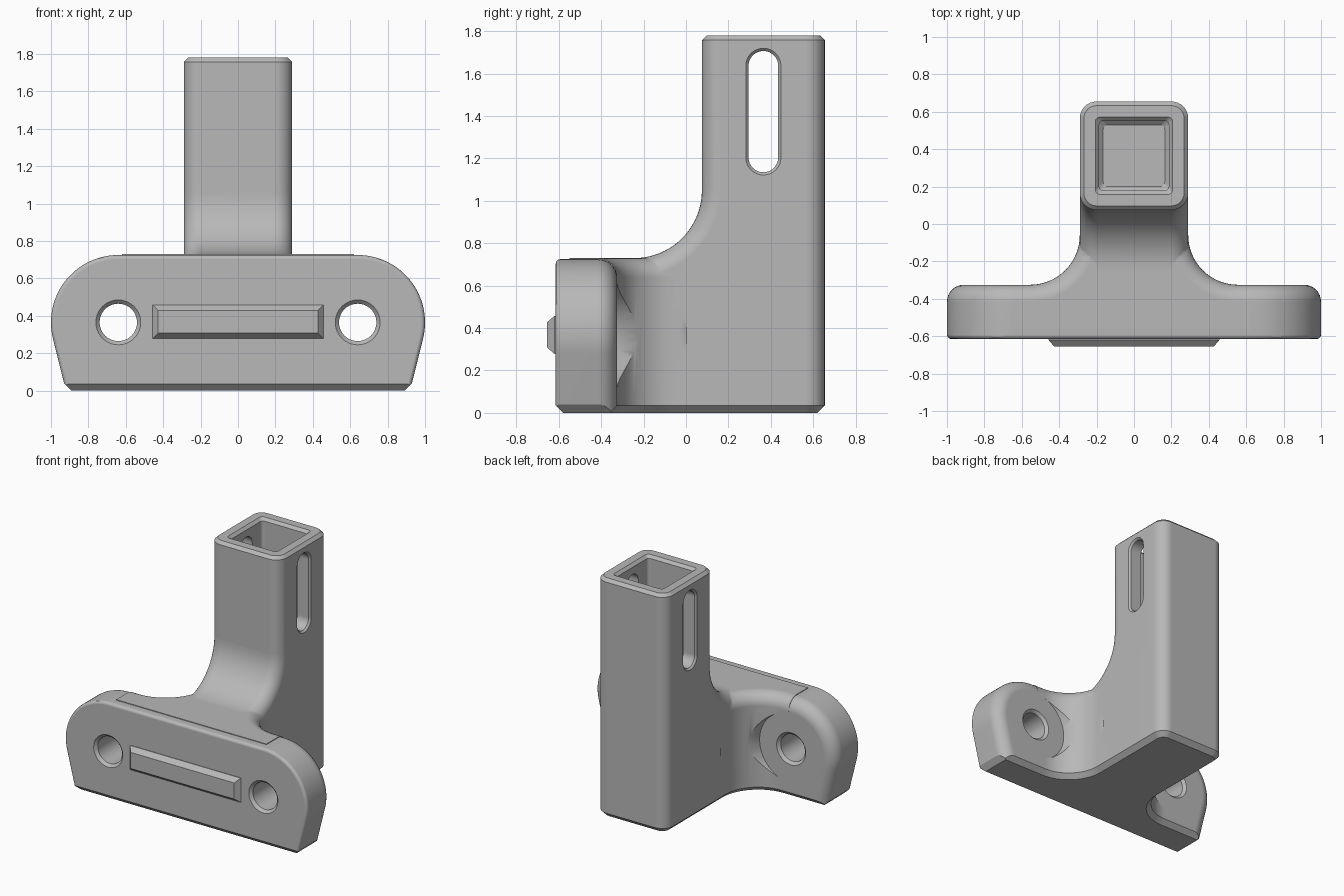
import bpy, bmesh
from math import sin, cos, radians

old = bpy.data.objects.get("Cube")
if old:
    bpy.data.objects.remove(old, do_unlink=True)

grey = bpy.data.materials.new("light_grey")
grey.use_nodes = True
colour = (0.48, 0.48, 0.48, 1)
grey.diffuse_color = colour
grey.node_tree.nodes["Principled BSDF"].inputs["Base Color"].default_value = colour

FRONT, REAR = -0.615, -0.325        # plate faces
HALF, TOP, ROUND, CHAMFER = 0.29, 0.73, 0.09, 0.035
TOWER_FRONT, TOWER_BACK, TOWER_TOP = 0.075, 0.655, 1.78
TOWER_Y = (TOWER_FRONT + TOWER_BACK) / 2
HOLE_X, HOLE_Z = 0.64, 0.365


def arc(cx, cy, r, start, end, n=8):
    angles = [radians(start + (end - start) * i / n) for i in range(n + 1)]
    return [(cx + r * cos(a), cy + r * sin(a)) for a in angles]


def rounded_rect(cx, cy, hx, hy, r, n=8):
    pts = []
    for i, (sx, sy) in enumerate(((1, 1), (-1, 1), (-1, -1), (1, -1))):
        pts += arc(cx + sx * (hx - r), cy + sy * (hy - r), r, 90 * i, 90 * i + 90, n)
    return pts


def stadium(cy, z0, z1, r):
    return arc(cy, z1, r, 0, 180, 16) + arc(cy, z0, r, 180, 360, 16)


def mirrored(half):
    return half + [(-x, y) for x, y in reversed(half)]


def loft(name, axis, sections, bevels=()):
    """Skin (position, outline) sections along an axis, then bevel the chosen edges."""
    place = {"x": lambda p, t: (t, p[0], p[1]),
             "y": lambda p, t: (p[0], t, p[1]),
             "z": lambda p, t: (p[0], p[1], t)}[axis]
    bm = bmesh.new()
    rings = [[bm.verts.new(place(p, t)) for p in outline] for t, outline in sections]
    for a, b in zip(rings, rings[1:]):
        for i in range(len(a)):
            j = (i + 1) % len(a)
            bm.faces.new((a[i], a[j], b[j], b[i]))
    bm.faces.new(rings[0])
    bm.faces.new(rings[-1])
    bmesh.ops.recalc_face_normals(bm, faces=bm.faces)
    for rule, size, segments in bevels:
        edges = [e for e in bm.edges if rule(e.verts[0].co, e.verts[1].co)]
        bmesh.ops.bevel(bm, geom=edges, offset=size, segments=segments, profile=0.5,
                        affect='EDGES', clamp_overlap=False)
    bmesh.ops.recalc_face_normals(bm, faces=bm.faces)
    mesh = bpy.data.meshes.new(name)
    bm.to_mesh(mesh)
    bm.free()
    mesh.materials.append(grey)
    ob = bpy.data.objects.new(name, mesh)
    bpy.context.collection.objects.link(ob)
    return ob


def combine(ob, other, operation):
    """Apply a boolean and discard the second solid."""
    mod = ob.modifiers.new("cut", 'BOOLEAN')
    mod.object, mod.operation, mod.solver = other, operation, 'EXACT'
    bpy.context.view_layer.update()
    deps = bpy.context.evaluated_depsgraph_get()
    mesh = bpy.data.meshes.new_from_object(ob.evaluated_get(deps))
    ob.modifiers.clear()
    ob.data = mesh
    bpy.data.objects.remove(other, do_unlink=True)


def both(value, a, b):
    return abs(a - value) < 1e-4 and abs(b - value) < 1e-4


def rim(z, a, b):
    """Edges of the neck's flared sides at one height."""
    return both(z, a.z, b.z) and -0.4 < (a.y + b.y) / 2 < 0.25


# Mounting plate: arched ends, soft rear rim, chamfered foot
outline = mirrored([(0.92, 0)] + arc(HOLE_X, HOLE_Z, 0.36, -14, 90, 24))
plate = loft("bracket_body", "y", [(FRONT, outline), (REAR, outline)], [
    (lambda a, b: both(REAR, a.y, b.y) and a.z + b.z > 0.01, ROUND, 8),
    (lambda a, b: both(FRONT, a.y, b.y) and a.z + b.z > 0.01, 0.022, 3)])


def foot(z):
    x, grow = 0.925, z - CHAMFER
    y0, y1 = FRONT - grow, REAR + grow
    return (z, [(x + grow, y0), (x + grow, y1), (-x - grow, y1), (-x - grow, y0)])


combine(plate, loft("foot_cutter", "z", [foot(-0.01), foot(0.3), (0.9, foot(0.3)[1])]), 'INTERSECT')

# Flared neck between plate and tower
flare = 0.265
side = [(0.62, -0.55), (0.62, REAR)]
side += arc(HALF + flare, REAR + flare, flare, 270, 180, 16) + [(HALF, 0.3)]
plan = mirrored(side)
neck = loft("flared_neck", "z", [(0, plan), (TOP, plan)], [
    (lambda a, b: rim(TOP, a, b), ROUND, 8),
    (lambda a, b: rim(0, a, b), CHAMFER, 1)])

# Washer clearance scooped out of the flare around each bolt hole
for s in (-1, 1):
    scoop = loft("scoop_cutter", "y", [
        (y, arc(s * HOLE_X, HOLE_Z, r, 0, 360, 48)[:-1]) for y, r in ((-0.62, 0.17), (0, 0.36))])
    combine(neck, scoop, 'DIFFERENCE')

# Curved web rising from the neck to the tower
web_r = 0.32
profile = [(-0.4, 0.5), (-0.4, TOP)]
profile += arc(TOWER_FRONT - web_r, TOP + web_r, web_r, 270, 360, 20)
profile += [(TOWER_FRONT, 1.1), (0.3, 1.1), (0.3, 0.5)]
web = loft("curved_web", "x", [(-HALF, profile), (HALF, profile)], [
    (lambda a, b: abs(a.x - b.x) < 1e-4 and a.y + b.y < 0.2 and a.z + b.z > 1.4, ROUND, 8)])

# Square socket tower
tower_plan = rounded_rect(0, TOWER_Y, HALF, HALF, ROUND)
tower = loft("socket_tower", "z", [(0, tower_plan), (TOWER_TOP, tower_plan)], [
    (lambda a, b: both(0, a.z, b.z), CHAMFER, 1),
    (lambda a, b: both(TOWER_TOP, a.z, b.z), 0.022, 1)])

for part in (neck, web, tower):
    combine(plate, part, 'UNION')

# Socket pocket with chamfered mouth and floor
pocket = [(1.0, 0.165), (1.02, 0.187), (TOWER_TOP - 0.02, 0.187), (TOWER_TOP + 0.02, 0.227)]
combine(plate, loft("pocket_cutter", "z", [
    (z, rounded_rect(0, TOWER_Y, h, h, 0.025, 4)) for z, h in pocket]), 'DIFFERENCE')

# Slot through both tower sides
slot = [(-0.31, 0.103), (-0.277, 0.07), (0.277, 0.07), (0.31, 0.103)]
combine(plate, loft("slot_cutter", "x", [
    (x, stadium(TOWER_Y, 1.205, 1.637, r)) for x, r in slot]), 'DIFFERENCE')

# Countersunk bolt holes
bore = [(FRONT - 0.02, 0.14), (FRONT + 0.02, 0.1), (REAR - 0.02, 0.1), (REAR + 0.02, 0.14)]
for s in (-1, 1):
    combine(plate, loft("hole_cutter", "y", [
        (y, arc(s * HOLE_X, HOLE_Z, r, 0, 360, 40)[:-1]) for y, r in bore]), 'DIFFERENCE')

# Raised locating bar on the plate front


def bar(y, inset):
    x, z0, z1 = 0.457 - inset, 0.278 + inset, 0.458 - inset
    return (y, [(-x, z0), (x, z0), (x, z1), (-x, z1)])


loft("raised_bar", "y", [bar(-0.655, 0.03), bar(FRONT - 0.005, 0), bar(FRONT + 0.015, 0)])

# Smooth rounds, crisp chamfers
bm = bmesh.new()
bm.from_mesh(plate.data)
bmesh.ops.remove_doubles(bm, verts=bm.verts, dist=2e-5)
bm.to_mesh(plate.data)
bm.free()
bpy.ops.object.select_all(action='DESELECT')
plate.select_set(True)
bpy.context.view_layer.objects.active = plate
bpy.ops.object.shade_smooth_by_angle(angle=radians(30))
weighted = plate.modifiers.new("weighted_normals", 'WEIGHTED_NORMAL')
weighted.keep_sharp = True
